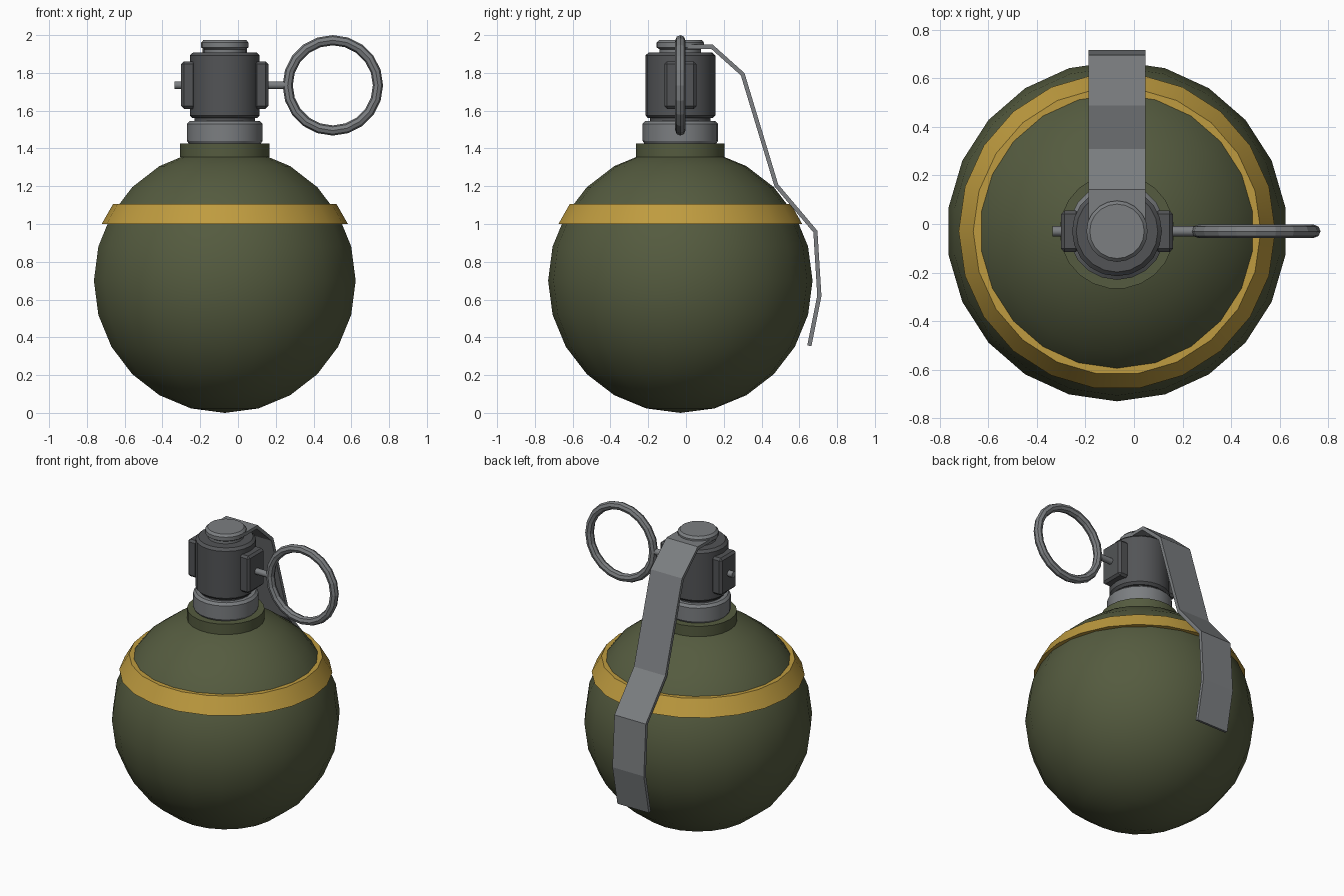
import bpy, bmesh
from math import sin, cos, pi, radians
from mathutils import Vector

if "Cube" in bpy.data.objects:
    bpy.data.objects.remove(bpy.data.objects["Cube"])

CX, CY = -0.07, -0.03      # axis of the round body


def material(name, rgb):
    m = bpy.data.materials.new(name)
    m.diffuse_color = (*rgb, 1)
    m.use_nodes = True
    m.node_tree.nodes["Principled BSDF"].inputs["Base Color"].default_value = m.diffuse_color
    return m


GREEN = material("olive_paint", (0.09, 0.105, 0.05))
GOLD = material("yellow_paint", (0.52, 0.33, 0.05))
STEEL = material("light_steel", (0.2, 0.21, 0.22))
DARK = material("dark_steel", (0.085, 0.088, 0.093))


def finish(ob, mat, angle=None):
    ob.data.materials.append(mat)
    bpy.ops.object.select_all(action='DESELECT')
    bpy.context.view_layer.objects.active = ob
    ob.select_set(True)
    if angle:
        bpy.ops.object.shade_smooth_by_angle(angle=radians(angle))
    return ob


def mesh_object(name, bm):
    bmesh.ops.recalc_face_normals(bm, faces=bm.faces)
    me = bpy.data.meshes.new(name)
    bm.to_mesh(me)
    bm.free()
    ob = bpy.data.objects.new(name, me)
    bpy.context.collection.objects.link(ob)
    return ob


def lathe(name, profile, n, mat, ring=False):
    """Turn an (r, z) profile about the body axis; ring closes the profile, else caps the ends."""
    bm = bmesh.new()
    loops = [[bm.verts.new((CX + r * cos(2 * pi * i / n), CY + r * sin(2 * pi * i / n), z))
              for i in range(n)] for r, z in profile]
    pairs = list(zip(loops, loops[1:]))
    if ring:
        pairs.append((loops[-1], loops[0]))
    else:
        bm.faces.new(loops[0])
        bm.faces.new(loops[-1])
    for a, b in pairs:
        for i in range(n):
            j = (i + 1) % n
            bm.faces.new((a[i], a[j], b[j], b[i]))
    return finish(mesh_object(name, bm), mat, 30)


# Round body
bpy.ops.mesh.primitive_uv_sphere_add(segments=22, ring_count=12, radius=0.7, location=(CX, CY, 0.7))
body = bpy.context.object
body.name = "round_body"
finish(body, GREEN, 30)

# Painted band and neck
lathe("band", [(0.652, 1.0), (0.592, 1.105), (0.555, 1.105), (0.61, 1.0)], 22, GOLD, ring=True)
lathe("neck", [(0.237, 1.355), (0.237, 1.425)], 22, GREEN)

# Fuse stack
lathe("collar", [(0.19, 1.425), (0.2, 1.44), (0.2, 1.53), (0.185, 1.546)], 20, STEEL)
lathe("fuse_core", [(0.16, 1.54), (0.16, 1.57)], 20, DARK)
lathe("fuse_housing", [(0.17, 1.56), (0.185, 1.575), (0.185, 1.892), (0.168, 1.908)], 20, DARK)
lathe("fuse_cap", [(0.11, 1.905), (0.11, 1.925), (0.126, 1.935), (0.126, 1.96), (0.112, 1.975)], 20, STEEL)

# Side blocks holding the pin
for side, label in ((-1, "left"), (1, "right")):
    bpy.ops.mesh.primitive_cube_add(size=1, location=(CX + side * 0.193, CY, 1.735))
    block = bpy.context.object
    block.name = label + "_pin_block"
    block.scale = (0.075, 0.17, 0.25)
    bpy.ops.object.transform_apply(location=False, rotation=False, scale=True)
    bev = block.modifiers.new("chamfer", 'BEVEL')
    bev.width, bev.segments = 0.014, 1
    finish(block, DARK)

# Pin
bpy.ops.mesh.primitive_cylinder_add(vertices=10, radius=0.021, depth=0.585,
                                    location=(-0.043, CY, 1.735), rotation=(0, pi / 2, 0))
bpy.context.object.name = "pin"
finish(bpy.context.object, STEEL, 40)

# Pull ring
bpy.ops.mesh.primitive_torus_add(major_segments=20, minor_segments=8, major_radius=0.239,
                                 minor_radius=0.027, location=(0.502, CY, 1.734),
                                 rotation=(pi / 2, 0, 0))
bpy.context.object.name = "pull_ring"
finish(bpy.context.object, STEEL)

# Bent lever strip
path = [(-0.06, 1.938), (0.138, 1.938), (0.3, 1.793), (0.478, 1.205),
        (0.685, 0.96), (0.706, 0.62), (0.653, 0.355)]
bm = bmesh.new()
rows = [[bm.verts.new((CX + s * 0.117, y, z)) for s in (-1, 1)] for y, z in path]
for a, b in zip(rows, rows[1:]):
    bm.faces.new((a[0], a[1], b[1], b[0]))
lever = mesh_object("lever", bm)
sol = lever.modifiers.new("thickness", 'SOLIDIFY')
sol.thickness, sol.offset, sol.use_even_offset = 0.022, 0, True
finish(lever, STEEL)
